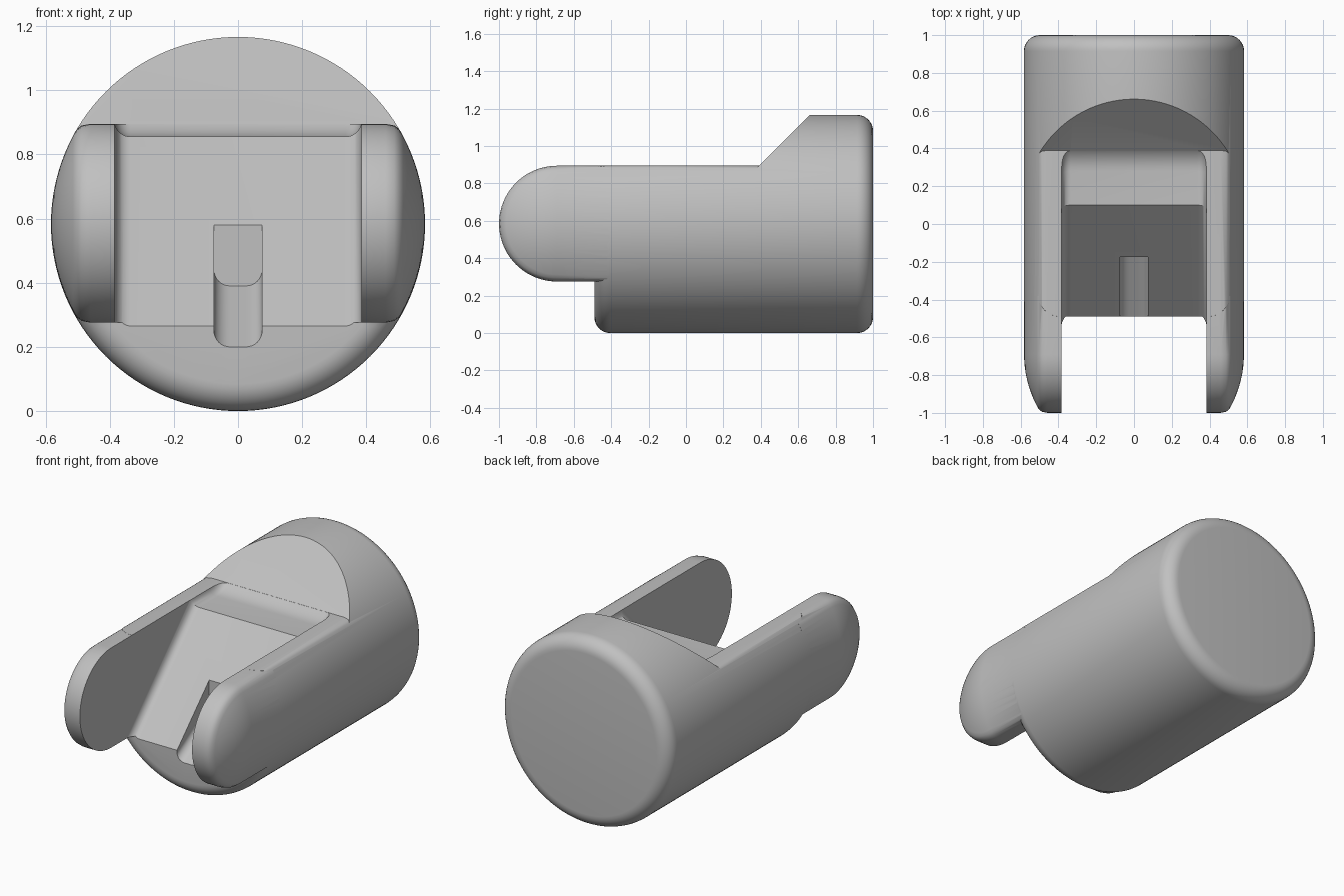
import bpy, bmesh, math

cube = bpy.data.objects.get("Cube")
if cube:
    bpy.data.objects.remove(cube, do_unlink=True)

R = 0.583          # body radius, also the height of its axis
MID = 0.585        # arm centre height
ARM = 0.31         # arm half height
WALL = 0.385       # half width between the arms

grey = bpy.data.materials.new("plain_grey")
grey.use_nodes = True
colour = (0.53, 0.53, 0.53, 1)
grey.diffuse_color = colour
grey.node_tree.nodes["Principled BSDF"].inputs["Base Color"].default_value = colour


def loft(name, rings):
    """Closed solid through rings of equal point count."""
    bm = bmesh.new()
    loops = [[bm.verts.new(p) for p in ring] for ring in rings]
    n = len(loops[0])
    for a, b in zip(loops, loops[1:]):
        for i in range(n):
            j = (i + 1) % n
            bm.faces.new((a[i], a[j], b[j], b[i]))
    bm.faces.new(loops[0])
    bm.faces.new(loops[-1])
    bmesh.ops.recalc_face_normals(bm, faces=bm.faces)
    mesh = bpy.data.meshes.new(name)
    bm.to_mesh(mesh)
    bm.free()
    mesh.materials.append(grey)
    obj = bpy.data.objects.new(name, mesh)
    bpy.context.collection.objects.link(obj)
    return obj


def combine(target, tool, operation):
    """Apply a boolean and remove its helper."""
    mod = target.modifiers.new(tool.name, 'BOOLEAN')
    mod.operation = operation
    mod.solver = 'EXACT'
    mod.object = tool
    bpy.context.view_layer.objects.active = target
    bpy.ops.object.modifier_apply(modifier=mod.name)
    bpy.data.objects.remove(tool, do_unlink=True)


def circle(y, r, n=128):
    return [(r * math.cos(math.tau * i / n), y, R + r * math.sin(math.tau * i / n))
            for i in range(n)]


# Round body with softened ends
fillet, steps = 0.085, 8
quarter = [math.pi / 2 * i / steps for i in range(steps + 1)]
ends = [(fillet * (1 - math.sin(a)), R - fillet * (1 - math.cos(a))) for a in reversed(quarter)]
body = loft("holder_body", [circle(-0.49 + d, r) for d, r in reversed(ends)][::-1]
            + [circle(1 - d, r) for d, r in reversed(ends)])

# Flat top with rounded shoulders, ending in a slope at the back
half = [(0.75, 0.858), (0.517, 0.858), (0.507, 0.876), (0.488, 0.89), (0.46, 0.895)]
section = half + [(-x, z) for x, z in reversed(half)] + [(-0.75, 1.4), (0.75, 1.4)]
combine(body, loft("top_cutter", [[(x, -1.2, z) for x, z in section],
                                  [(x, z - 0.505, z) for x, z in section]]), 'DIFFERENCE')


# Rounded arm tips, swept around the end of a long slot shape
def arm_ring(x, r):
    arc = [math.pi * i / 40 for i in range(41)]
    return ([(x, -0.38, MID + r)]
            + [(x, -1 + ARM - r * math.sin(a), MID + r * math.cos(a)) for a in arc]
            + [(x, -0.38, MID - r)])


heights = [0.02, 0.06, 0.1, 0.14, 0.18, 0.22, 0.25, 0.272]
side = [(math.sqrt(R * R - h * h) - 0.001, h) for h in heights]
side += [(0.505, 0.29), (0.487, 0.304), (0.46, ARM - 0.0005)]
rings = side + [(-x, r) for x, r in reversed(side)]
combine(body, loft("arms", [arm_ring(x, r) for x, r in rings]), 'UNION')

# Pocket between the arms: ramp, ledge and curved rise, with softened floor edges
profile = [(-1.3, -0.545), (0.1, 0.855), (0.28, 0.855)]
for i in range(1, 7):
    t = i / 6
    profile.append((0.28 + 0.14 * t * (1 - t) + 0.12 * t * t, 0.855 + 0.05 * t * t))
profile += [(0.40, 1.5), (-1.3, 1.5)]
soft = 0.05
edge = [(WALL - soft * (1 - math.sin(a)), soft * (1 - math.cos(a))) for a in quarter]
layers = [(-x, d) for x, d in reversed(edge)] + edge
combine(body, loft("pocket_cutter", [[(x, y - 0.414 * d, z + d) for y, z in profile]
                                     for x, d in layers]), 'DIFFERENCE')

# Sloping slot with a rounded floor
w = 0.075
bend = [(w - 0.05 * (1 - math.cos(a)), 0.05 * (1 - math.sin(a))) for a in quarter]
floor = bend + [(-x, z) for x, z in reversed(bend)]


def slot_ring(y, z0):
    return [(x, y, z0 + z) for x, z in floor] + [(-w, y, 1), (w, y, 1)]


combine(body, loft("slot_cutter", [slot_ring(-0.805, 0.01), slot_ring(-0.175, 0.39)]),
        'DIFFERENCE')

# Smooth curves, crisp edges
bpy.ops.object.select_all(action='DESELECT')
body.select_set(True)
bpy.context.view_layer.objects.active = body
bpy.ops.object.shade_smooth_by_angle(angle=math.radians(30))
